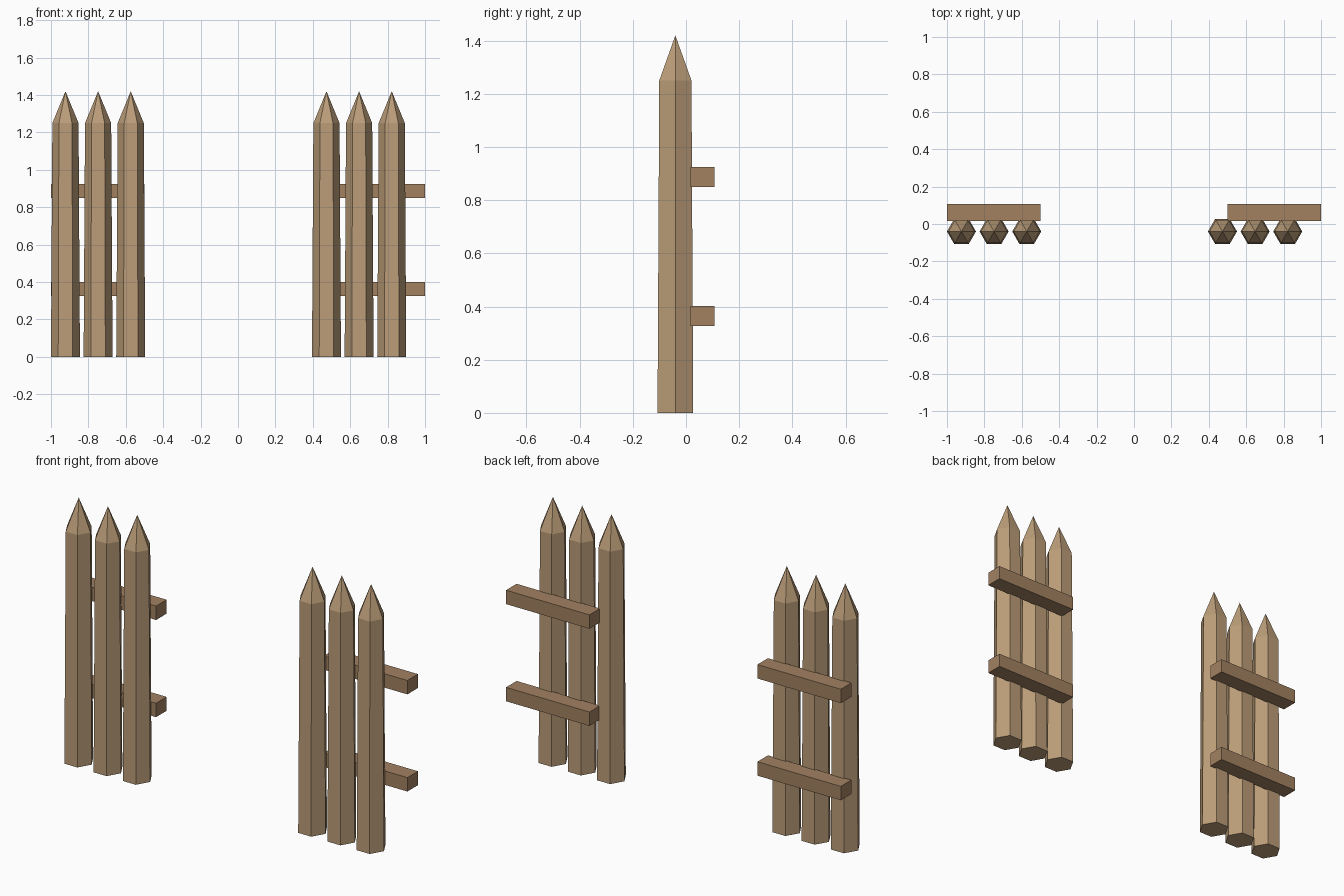
import bpy, bmesh
from math import cos, sin, pi

if "Cube" in bpy.data.objects:
    bpy.data.objects.remove(bpy.data.objects["Cube"])


def material(name, color):
    m = bpy.data.materials.new(name)
    m.diffuse_color = (*color, 1)
    m.use_nodes = True
    m.node_tree.nodes["Principled BSDF"].inputs["Base Color"].default_value = m.diffuse_color
    return m


def add_object(name, bm, mat):
    bmesh.ops.recalc_face_normals(bm, faces=bm.faces)
    me = bpy.data.meshes.new(name)
    bm.to_mesh(me)
    bm.free()
    me.materials.append(mat)
    ob = bpy.data.objects.new(name, me)
    bpy.context.collection.objects.link(ob)
    return ob


def stake(name, x, y, mat):
    # Tapered six-sided post with a sharpened tip
    bm = bmesh.new()
    rings = []
    for r, z in ((0.0775, 0), (0.07, 1.25)):
        rings.append([bm.verts.new((r * cos(i * pi / 3), r * sin(i * pi / 3), z))
                      for i in range(6)])
    tip = bm.verts.new((0, 0, 1.42))
    low, high = rings
    bm.faces.new(low[::-1])
    for i in range(6):
        j = (i + 1) % 6
        bm.faces.new((low[i], low[j], high[j], high[i]))
        bm.faces.new((high[i], high[j], tip))
    add_object(name, bm, mat).location = (x, y, 0)


def rail(name, center, size, mat):
    # Square-edged cross bar
    bm = bmesh.new()
    bmesh.ops.create_cube(bm, size=1)
    bmesh.ops.scale(bm, vec=size, verts=bm.verts)
    add_object(name, bm, mat).location = center


stake_wood = material("stake_wood", (0.50, 0.34, 0.19))
rail_wood = material("rail_wood", (0.36, 0.22, 0.12))

# Two fence sections: first stake position and rail centre for each
for side, first_x, rail_x in (("left", -0.9225, -0.75), ("right", 0.473, 0.75)):
    for i in range(3):
        stake(f"{side}_stake_{i + 1}", first_x + i * 0.1745, -0.04, stake_wood)
    for level, z in (("lower", 0.364), ("upper", 0.888)):
        rail(f"{side}_{level}_rail", (rail_x, 0.062, z), (0.498, 0.09, 0.075), rail_wood)
